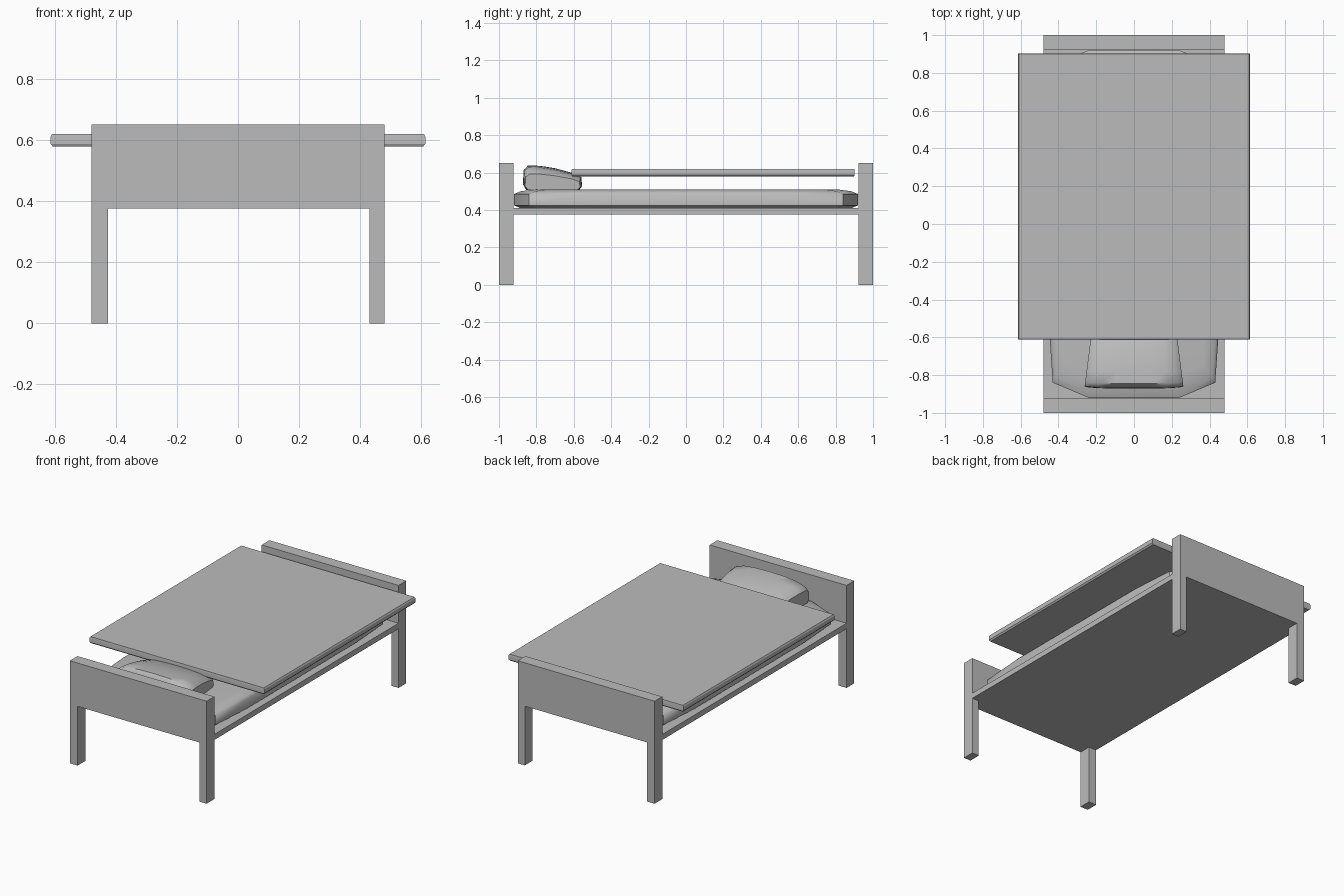
import bpy, bmesh

if "Cube" in bpy.data.objects:
    bpy.data.objects.remove(bpy.data.objects["Cube"])

grey = bpy.data.materials.new("plain grey")
grey.diffuse_color = (0.5, 0.5, 0.5, 1)
grey.use_nodes = True
grey.node_tree.nodes["Principled BSDF"].inputs["Base Color"].default_value = grey.diffuse_color


def finish(name, bm, smooth=None):
    bmesh.ops.recalc_face_normals(bm, faces=bm.faces)
    me = bpy.data.meshes.new(name)
    bm.to_mesh(me)
    bm.free()
    me.materials.append(grey)
    ob = bpy.data.objects.new(name, me)
    bpy.context.collection.objects.link(ob)
    if smooth:
        bpy.ops.object.select_all(action='DESELECT')
        ob.select_set(True)
        bpy.context.view_layer.objects.active = ob
        bpy.ops.object.shade_smooth_by_angle(angle=smooth)
    return ob


def box(name, x0, x1, y0, y1, z0, z1):
    bm = bmesh.new()
    bmesh.ops.create_cube(bm, size=1)
    for v in bm.verts:
        v.co = (x0 if v.co.x < 0 else x1, y0 if v.co.y < 0 else y1, z0 if v.co.z < 0 else z1)
    return finish(name, bm)


def loft(name, rings, smooth):
    """Skin a list of closed rings and cap both ends."""
    bm = bmesh.new()
    rows = [[bm.verts.new(p) for p in r] for r in rings]
    n = len(rows[0])
    for a, b in zip(rows, rows[1:]):
        for i in range(n):
            j = (i + 1) % n
            bm.faces.new((a[i], a[j], b[j], b[i]))
    bm.faces.new(rows[0])
    bm.faces.new(rows[-1])
    return finish(name, bm, smooth)


# end boards, each one piece with its two legs
def end_board(name, y0, y1):
    outline = [(-0.48, 0), (-0.425, 0), (-0.425, 0.375), (0.43, 0.375),
               (0.43, 0), (0.48, 0), (0.48, 0.65), (-0.48, 0.65)]
    loft(name, [[(x, y, z) for x, z in outline] for y in (y0, y1)], None)


end_board("headboard_with_legs", -1, -0.923)
end_board("footboard_with_legs", 0.923, 1)

# slab under the mattress
box("bed_base", -0.48, 0.48, -0.923, 0.923, 0.375, 0.41)

# soft mattress with chamfered corners
quarter = [(0.45, 0.55), (0.43, 0.84), (0.24, 0.92)]
outline = (quarter + [(-x, y) for x, y in reversed(quarter)]
           + [(-x, -y) for x, y in quarter] + [(x, -y) for x, y in reversed(quarter)])
levels = [(0.94, 0.95, 0.405), (1, 1, 0.425), (1, 1, 0.485), (0.97, 0.96, 0.5), (0.85, 0.88, 0.51)]
loft("mattress", [[(x * sx, y * sy, z) for x, y in outline] for sx, sy, z in levels], 0.8)

# pillow: wedge profile swept across the bed, lower at the ends
profile = [(-0.855, 0), (-0.872, 0.03), (-0.868, 0.105), (-0.845, 0.13), (-0.78, 0.128),
           (-0.70, 0.115), (-0.60, 0.088), (-0.56, 0.068), (-0.555, 0.02), (-0.57, 0)]
stations = [(0, 1, 1), (0.1, 0.985, 1), (0.18, 0.93, 0.99), (0.235, 0.82, 0.97), (0.26, 0.65, 0.93)]
stations = [(-x, h, d) for x, h, d in reversed(stations[1:])] + stations
rings = []
for x, h, d in stations:
    rings.append([(x * (1 - 0.45 * (y + 0.86)), -0.71 + (y + 0.71) * d, 0.508 + z * h)
                  for y, z in profile])
loft("pillow", rings, 0.8)

# flat blanket hovering over the mattress, with slightly rounded rim
rim = [(0.605, 0.897, 0.578), (0.613, 0.902, 0.587), (0.613, 0.902, 0.611), (0.608, 0.9, 0.62)]
loft("blanket", [[(-x, -0.61 + 0.9 - y, z), (x, -0.61 + 0.9 - y, z), (x, y, z), (-x, y, z)]
                 for x, y, z in rim], 0.5)
